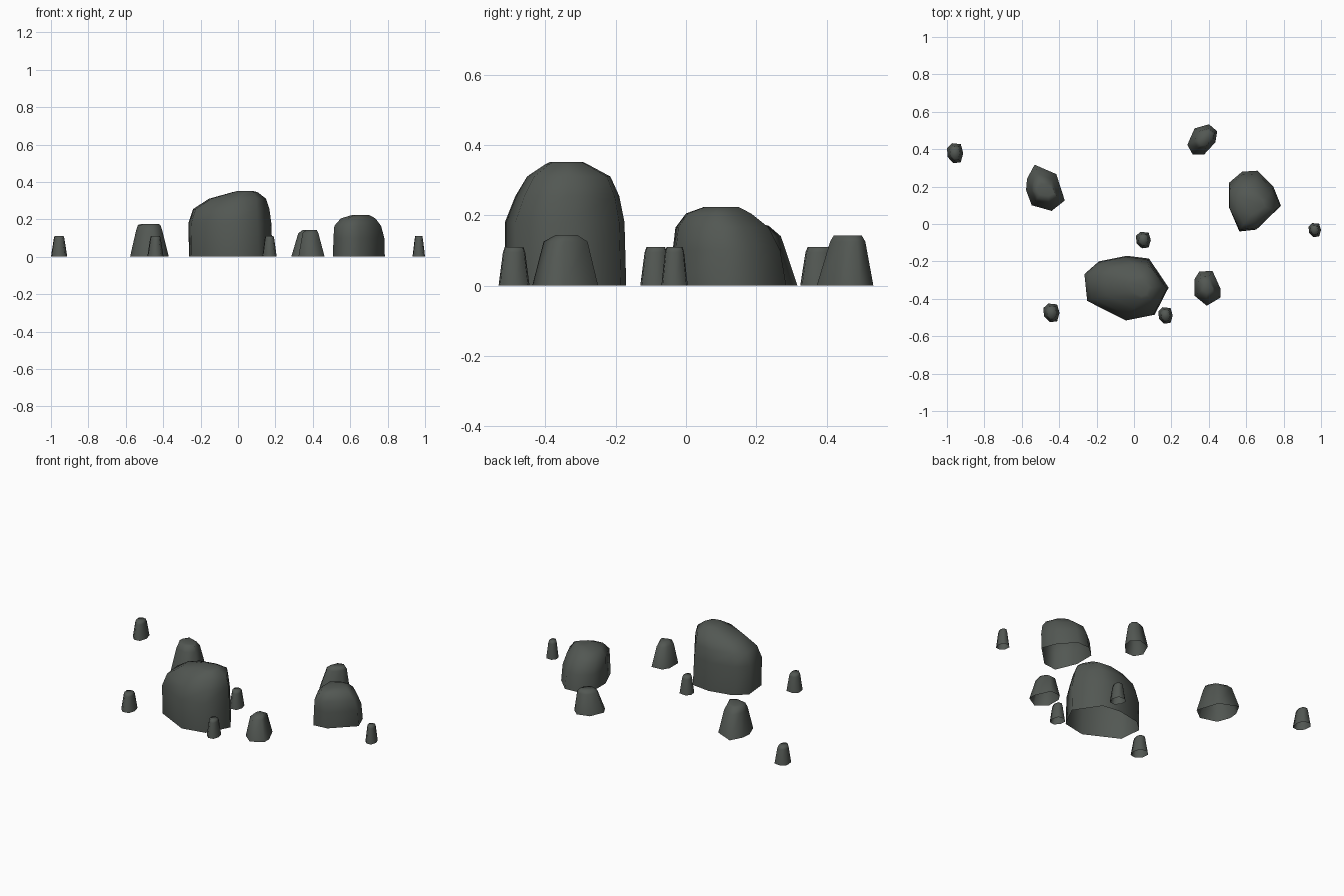
import bpy, bmesh

stone = bpy.data.materials.new("dark_stone")
stone.diffuse_color = (0.085, 0.096, 0.086, 1)


def rock(name, outline, levels):
    """Loft a ground outline through levels of (z, x0, x1, y0, y1); underside open."""
    xs, ys = [p[0] for p in outline], [p[1] for p in outline]
    u = [(x - min(xs)) / (max(xs) - min(xs)) for x in xs]
    v = [(y - min(ys)) / (max(ys) - min(ys)) for y in ys]
    n = len(outline)
    bm = bmesh.new()
    rings = [[bm.verts.new((x0 + (x1 - x0) * a, y0 + (y1 - y0) * b, z))
              for a, b in zip(u, v)] for z, x0, x1, y0, y1 in levels]
    for lo, hi in zip(rings, rings[1:]):
        for i in range(n):
            j = (i + 1) % n
            # outlines run clockwise, so this order faces outward
            bm.faces.new((lo[j], lo[i], hi[i], hi[j]))
    bm.faces.new(rings[-1][::-1])
    for f in bm.faces:
        f.smooth = True
    me = bpy.data.meshes.new(name)
    bm.to_mesh(me)
    bm.free()
    me.materials.append(stone)
    bpy.context.collection.objects.link(bpy.data.objects.new(name, me))


# Large boulder
rock("large_boulder",
     [(-.265, -.265), (-.19, -.2), (-.04, -.17), (.08, -.185), (.185, -.34),
      (.11, -.485), (-.04, -.515), (-.25, -.41)],
     [(0, -.262, .185, -.515, -.17), (.18, -.265, .178, -.515, -.175),
      (.255, -.24, .168, -.485, -.19), (.31, -.155, .15, -.452, -.215),
      (.345, -.03, .105, -.40, -.28), (.352, 0, .08, -.385, -.295)])

# Medium boulder
rock("medium_boulder",
     [(.51, .22), (.58, .28), (.66, .285), (.745, .2), (.785, .10),
      (.655, -.03), (.565, -.04), (.51, .09)],
     [(0, .508, .785, -.04, .285), (.10, .51, .782, -.038, .268),
      (.165, .515, .765, -.03, .235), (.205, .55, .735, .0, .185),
      (.223, .61, .70, .05, .15)])

# Three pointed stones
rock("left_stone",
     [(-.53, .315), (-.415, .265), (-.37, .125), (-.44, .07), (-.545, .1),
      (-.575, .18), (-.57, .24)],
     [(0, -.577, -.37, .07, .317), (.14, -.545, -.405, .105, .27),
      (.17, -.535, -.415, .125, .235), (.175, -.515, -.425, .15, .215)])
rock("front_stone",
     [(.35, -.255), (.42, -.25), (.463, -.345), (.463, -.39), (.39, -.433),
      (.325, -.38), (.325, -.295)],
     [(0, .323, .463, -.437, -.25), (.125, .345, .43, -.405, -.28),
      (.144, .365, .42, -.37, -.31)])
rock("back_stone",
     [(.40, .533), (.443, .497), (.433, .44), (.375, .378), (.315, .378),
      (.287, .427), (.325, .512)],
     [(0, .285, .445, .372, .533), (.125, .322, .43, .41, .51),
      (.142, .345, .42, .42, .50)])

# Pebbles: tapered stubs sharing one outline
stub = [(.3, 1), (.85, .95), (1, .5), (.85, .05), (.4, 0), (.05, .3), (0, .75)]
pebbles = {
    "far_left": (-1, -.913, .325, .432),
    "far_right": (.933, 1.0, -.07, .005),
    "middle": (.01, .09, -.13, -.042),
    "near_boulder": (.13, .207, -.533, -.445),
    "front_left": (-.485, -.398, -.525, -.425),
}
for name, (x0, x1, y0, y1) in pebbles.items():
    w, d = x1 - x0, y1 - y0
    rock(name + "_pebble", stub,
         [(0, x0, x1, y0, y1),
          (.095, x0 + .17 * w, x1 - .17 * w, y0 + .14 * d, y1 - .14 * d),
          (.11, x0 + .22 * w, x1 - .22 * w, y0 + .2 * d, y1 - .2 * d)])
